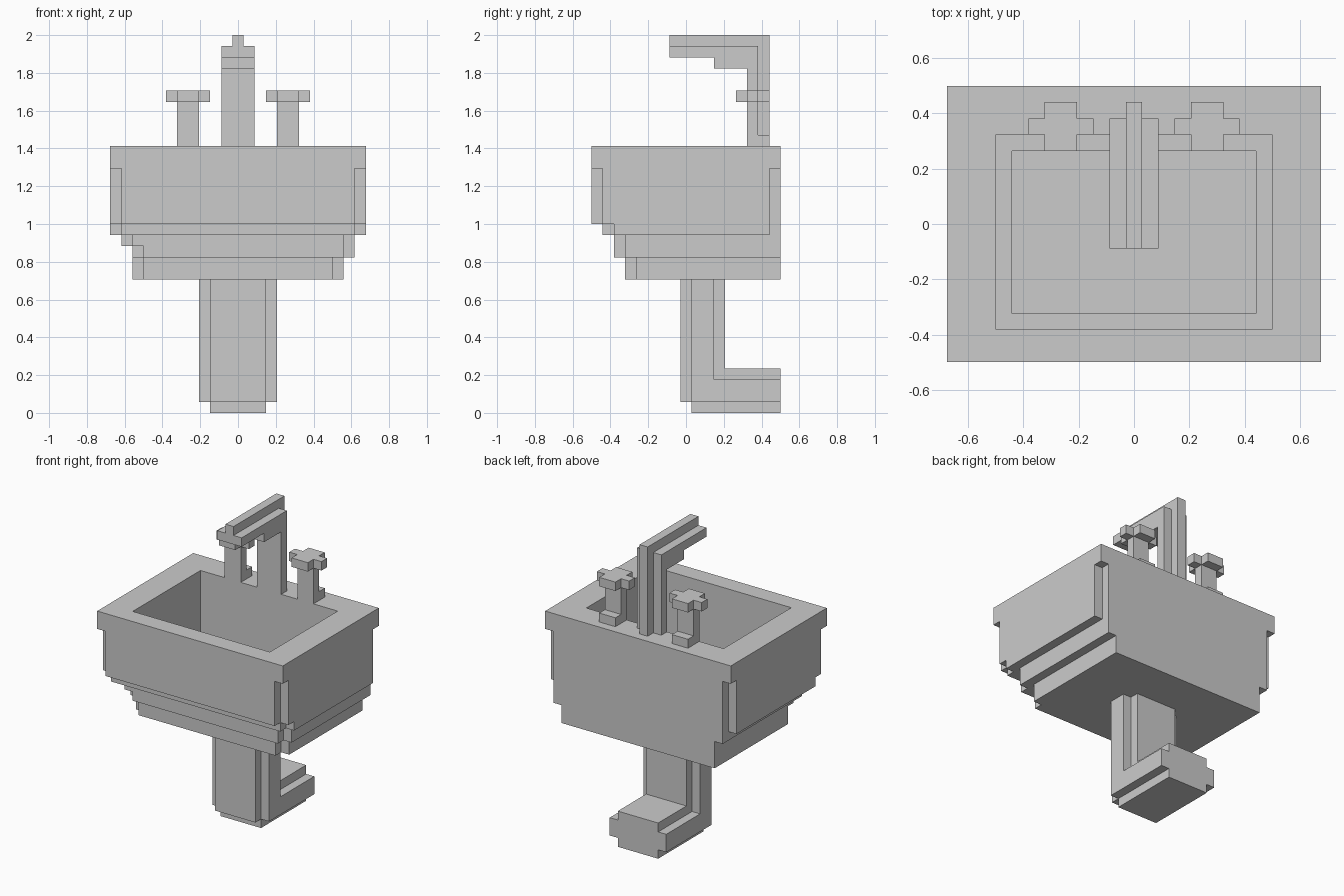
import bpy, bmesh
from itertools import product

if "Cube" in bpy.data.objects:
    bpy.data.objects.remove(bpy.data.objects["Cube"])

U = 1 / 17  # one block; the model is 34 blocks tall


def cells(boxes):
    """Unit cells filled by boxes given as (x0, x1, y0, y1, z0, z1) in blocks."""
    out = set()
    for x0, x1, y0, y1, z0, z1 in boxes:
        out |= set(product(*([a + i for i in range(round(b - a))]
                             for a, b in ((x0, x1), (y0, y1), (z0, z1)))))
    return out


def block_part(name, solid, cut=()):
    """Closed skin around the union of solid boxes minus the cut boxes."""
    filled = cells(solid) - cells(cut)
    bm = bmesh.new()
    verts = {}

    def vert(p):
        if p not in verts:
            verts[p] = bm.verts.new([c * U for c in p])
        return verts[p]

    for cell in filled:
        for axis, side in product(range(3), (0, 1)):
            near = list(cell)
            near[axis] += 2 * side - 1
            if tuple(near) in filled:
                continue
            a, b = (axis + 1) % 3, (axis + 2) % 3
            ring = []
            for da, db in ((0, 0), (1, 0), (1, 1), (0, 1)):
                p = list(cell)
                p[axis] += side
                p[a] += da
                p[b] += db
                ring.append(vert(tuple(p)))
            bm.faces.new(ring if side else ring[::-1])
    bmesh.ops.dissolve_limit(bm, angle_limit=0.01, verts=bm.verts, edges=bm.edges)
    mesh = bpy.data.meshes.new(name)
    bm.to_mesh(mesh)
    bm.free()
    obj = bpy.data.objects.new(name, mesh)
    bpy.context.collection.objects.link(obj)
    return obj


def notched(x0, x1, y0, z0, z1, back=0):
    """Slab reaching the back wall, with one-block notches in its corners."""
    return [(x0 + 1, x1 - 1, y0, 8.5, z0, z1),
            (x0, x1, y0 + 1, 8.5 - back, z0, z1)]


# Basin: square rim, notched walls and stepped underside, hollowed in two steps
basin = [(-11.5, 11.5, -8.5, 8.5, 22, 24)]
basin += notched(-11.5, 11.5, -8.5, 17, 22, back=1)
basin += notched(-11.5, 11.5, -7.5, 16, 17, back=1)
basin += notched(-10.5, 10.5, -6.5, 15, 16)
basin += notched(-9.5, 10.5, -6.5, 14, 15)
basin += notched(-9.5, 9.5, -5.5, 12, 14)
block_part("basin", basin, cut=[(-8.5, 8.5, -6.5, 5.5, 16, 24),
                                (-7.5, 7.5, -5.5, 4.5, 15, 16)])

# Pedestal: L-shaped drain pipe with notched edges, running to the wall
block_part("pedestal_pipe", [
    (-2.5, 2.5, -0.5, 3.5, 1, 12), (-2.5, 2.5, 0.5, 8.5, 0, 4),
    (-3.5, 3.5, 0.5, 2.5, 1, 12), (-3.5, 3.5, 0.5, 8.5, 1, 3)])

# Faucet: column, stepped spout and a narrow spine along back and top
block_part("faucet", [
    (-1.5, 1.5, 5.5, 6.5, 24, 33), (-1.5, 1.5, -1.5, 6.5, 32, 33),
    (-1.5, 1.5, 2.5, 6.5, 31, 32),
    (-0.5, 0.5, 6.5, 7.5, 24, 34), (-0.5, 0.5, -1.5, 7.5, 33, 34)])

# Tap handles: stem with a foot behind it and a cross-shaped cap
for name, x in (("left_tap", -5.5), ("right_tap", 3.5)):
    block_part(name, [
        (x, x + 2, 5.5, 6.5, 24, 28), (x, x + 2, 6.5, 7.5, 24, 25),
        (x, x + 2, 4.5, 7.5, 28, 29), (x - 1, x + 3, 5.5, 6.5, 28, 29)])
